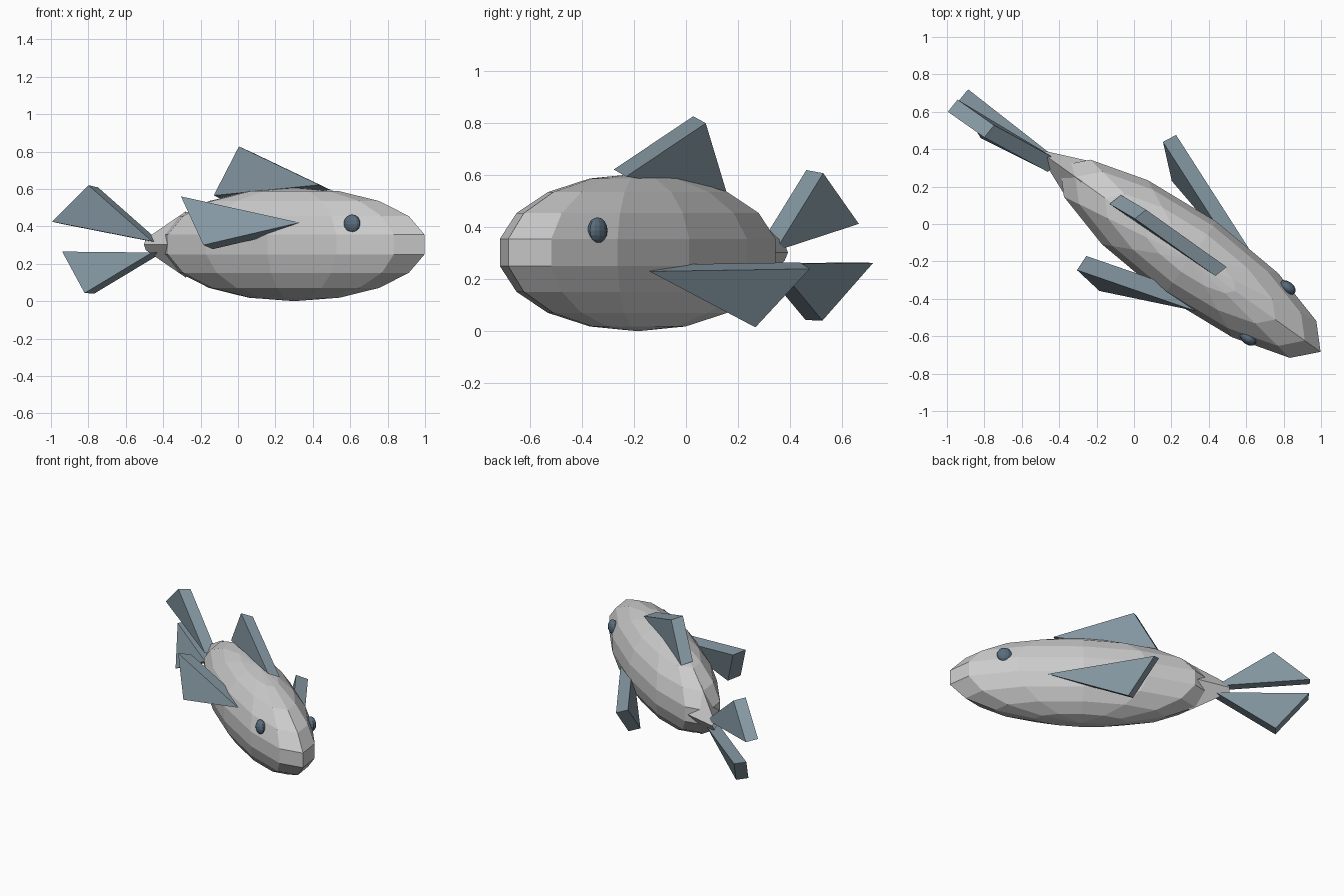
import bpy, bmesh, math
from mathutils import Vector, Matrix

if "Cube" in bpy.data.objects:
    bpy.data.objects.remove(bpy.data.objects["Cube"])

YAW = math.radians(-35.5)
CENTRE = Vector((0.30, -0.186, 0.303))


def material(name, rgb):
    m = bpy.data.materials.new(name)
    m.diffuse_color = (*rgb, 1)
    m.use_nodes = True
    m.node_tree.nodes["Principled BSDF"].inputs["Base Color"].default_value = m.diffuse_color
    return m


FIN = material("fin_blue_grey", (0.24, 0.32, 0.37))
EYE = material("eye_dark_blue", (0.10, 0.15, 0.20))


def ellipsoid(name, loc, radii, segments, rings, mat=None):
    bpy.ops.mesh.primitive_uv_sphere_add(segments=segments, ring_count=rings, radius=1,
                                         location=loc, rotation=(0, 0, YAW))
    ob = bpy.context.object
    ob.name = name
    ob.scale = radii
    if mat:
        ob.data.materials.append(mat)
    return ob


def add_prism(name, rings, mat=None):
    """Close two matching polygons into a solid."""
    a, b = rings
    n = len(a)
    bm = bmesh.new()
    va = [bm.verts.new(p) for p in a]
    vb = [bm.verts.new(p) for p in b]
    bm.faces.new(va)
    bm.faces.new(vb[::-1])
    for i in range(n):
        j = (i + 1) % n
        bm.faces.new((va[j], va[i], vb[i], vb[j]))
    bmesh.ops.recalc_face_normals(bm, faces=bm.faces)
    me = bpy.data.meshes.new(name)
    bm.to_mesh(me)
    bm.free()
    if mat:
        me.materials.append(mat)
    ob = bpy.data.objects.new(name, me)
    bpy.context.collection.objects.link(ob)
    return ob


def fin(name, corners, thickness):
    """Triangular slab: one face plus a thickness vector."""
    t = Vector(thickness)
    face = [Vector(c) for c in corners]
    add_prism(name, (face, [p + t for p in face]), FIN)


# Body
ellipsoid("body", CENTRE, (0.87, 0.247, 0.303), 12, 9)

# Tapered tail stalk with a diamond section
rot = Matrix.Rotation(YAW, 3, 'Z')


def diamond(u, v, z):
    pts = ((u, v, 0), (u, 0, z), (u, -v, 0), (u, 0, -z))
    return [CENTRE + rot @ Vector(p) for p in pts]


add_prism("tail_stalk", (diamond(-0.71, 0.126, 0.178), diamond(-0.975, 0.015, 0.03)))

# Tail fins
fin("upper_tail_fin", [(-0.46, 0.278, 0.32), (-0.995, 0.60, 0.425), (-0.80, 0.463, 0.62)],
    (0.052, 0.065, -0.012))
fin("lower_tail_fin", [(-0.46, 0.28, 0.26), (-0.94, 0.655, 0.265), (-0.82, 0.46, 0.043)],
    (0.053, 0.065, -0.002))

# Dorsal fin
fin("dorsal_fin", [(-0.13, 0.107, 0.565), (0.005, 0.028, 0.827), (0.435, -0.278, 0.622)],
    (0.06, 0.048, -0.027))

# Side fins
fin("right_side_fin", [(-0.305, -0.246, 0.56), (0.328, -0.465, 0.42), (-0.185, -0.358, 0.30)],
    (0.05, 0.075, -0.022))
fin("left_side_fin", [(0.225, 0.476, 0.24), (0.62, -0.14, 0.23), (0.272, 0.267, 0.015)],
    (-0.07, -0.037, 0.025))

# Eyes
for name, loc in (("right_eye", (0.61, -0.612, 0.413)), ("left_eye", (0.82, -0.34, 0.388))):
    ellipsoid(name, loc, (0.05, 0.032, 0.05), 12, 8, EYE)
